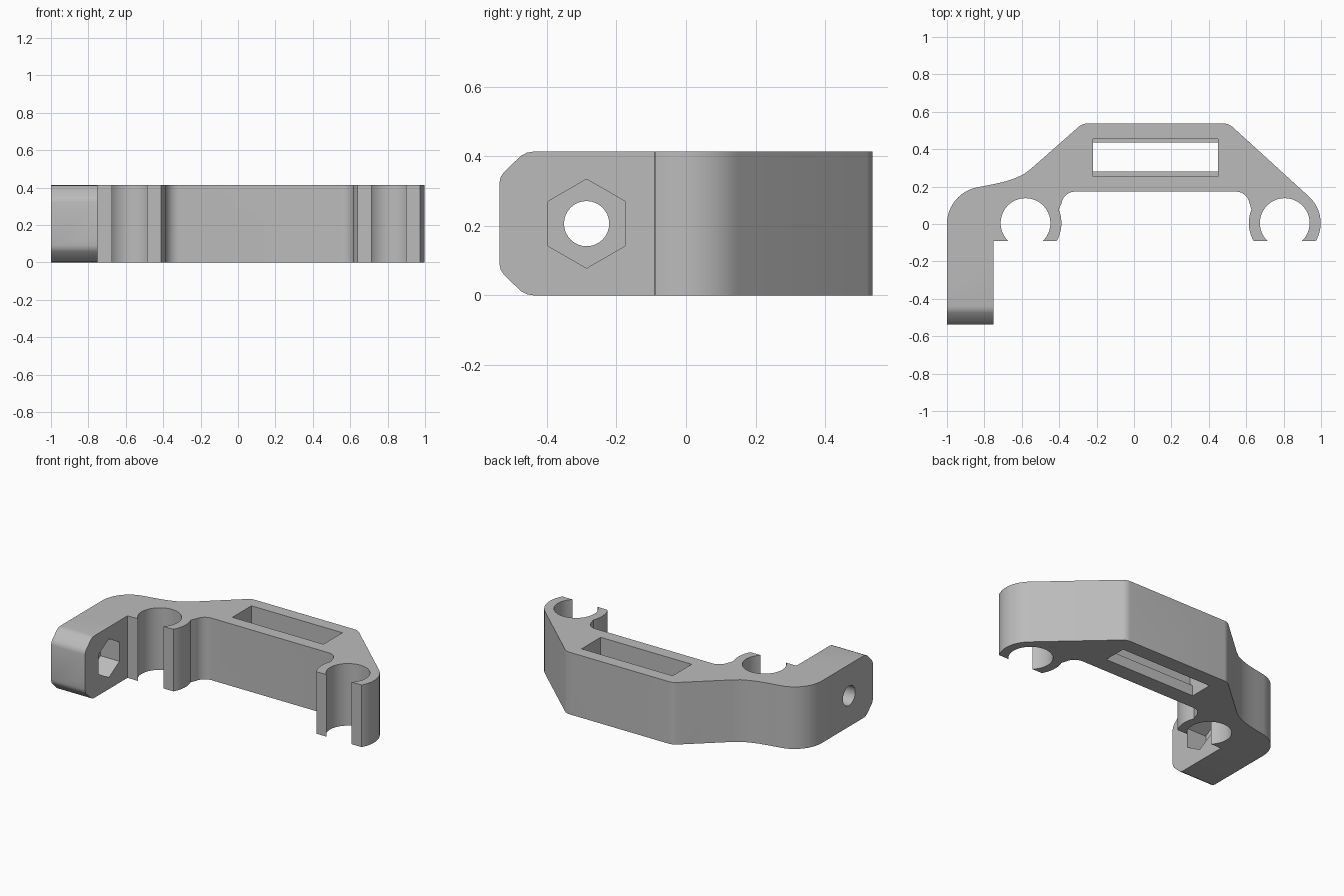
import bpy, bmesh, math

HEIGHT = 0.413
CLIP_R = 0.133          # bore of each clip
CLIP_OUT = 0.192        # outside of each clip
CLIP_Y = 0.005
LEFT_X, RIGHT_X = -0.58, 0.806

old = bpy.data.objects.get("Cube")
if old:
    bpy.data.objects.remove(old, do_unlink=True)

grey = bpy.data.materials.new("plain_grey")
grey.use_nodes = True
colour = (0.5, 0.5, 0.5, 1)
grey.diffuse_color = colour
grey.node_tree.nodes["Principled BSDF"].inputs["Base Color"].default_value = colour


def arc(cx, cy, r, start, end, steps=16):
    """Points along a circle, angles in degrees."""
    angles = [math.radians(start + (end - start) * i / steps) for i in range(steps + 1)]
    return [(cx + r * math.cos(a), cy + r * math.sin(a)) for a in angles]


def prism(name, points, low, high, along="z"):
    """Extrude a profile along z (points are x, y) or x (points are y, z)."""
    bm = bmesh.new()
    place = (lambda p: (p[0], p[1], low)) if along == "z" else (lambda p: (low, p[0], p[1]))
    face = bm.faces.new([bm.verts.new(place(p)) for p in points])
    grown = bmesh.ops.extrude_face_region(bm, geom=[face])["geom"]
    d = high - low
    bmesh.ops.translate(bm, verts=[v for v in grown if isinstance(v, bmesh.types.BMVert)],
                        vec=(0, 0, d) if along == "z" else (d, 0, 0))
    bmesh.ops.recalc_face_normals(bm, faces=bm.faces)
    mesh = bpy.data.meshes.new(name)
    bm.to_mesh(mesh)
    bm.free()
    mesh.materials.append(grey)
    obj = bpy.data.objects.new(name, mesh)
    bpy.context.collection.objects.link(obj)
    return obj


def box(name, x0, x1, y0, y1, z0, z1):
    return prism(name, [(x0, y0), (x1, y0), (x1, y1), (x0, y1)], z0, z1)


def cut(target, tool, operation="DIFFERENCE"):
    mod = target.modifiers.new(tool.name, "BOOLEAN")
    mod.operation, mod.solver, mod.object = operation, "EXACT", tool
    bpy.context.view_layer.objects.active = target
    bpy.ops.object.modifier_apply(modifier=mod.name)
    bpy.data.objects.remove(tool, do_unlink=True)


# Body outline, clockwise from the end of the arm; clip mouths are open at the front
outline = [(-1, -0.537)]
outline += arc(-0.8, 0.0, 0.2, 180, 102, 12)
outline += [(-0.77, 0.209), (-0.7, 0.224), (-0.64, 0.243), (-0.59, 0.266), (-0.55, 0.296)]
outline += arc(-0.25, 0.467, 0.07, 132, 90, 6)
outline += arc(0.48, 0.467, 0.07, 90, 49, 6)
outline += arc(RIGHT_X, CLIP_Y, CLIP_OUT, 49, -29.5)
outline += arc(RIGHT_X, CLIP_Y, CLIP_R, -45.6, 225.6, 40)
outline += arc(RIGHT_X, CLIP_Y, CLIP_OUT, 209.5, 158, 10)
outline += arc(0.545, 0.1, 0.073, 10, 90, 10)
outline += arc(-0.315, 0.1, 0.073, 90, 170, 10)
outline += arc(LEFT_X, CLIP_Y, CLIP_OUT, 22, -29.5, 10)
outline += arc(LEFT_X, CLIP_Y, CLIP_R, -45.6, 225.6, 40)
outline += [(-0.75, -0.09), (-0.75, -0.537)]
body = prism("clip_bracket", outline, 0, HEIGHT)

# Softened corners at the end of the arm
half = [(-0.44, 0), (-0.458, 0.003), (-0.475, 0.012), (-0.523, 0.058),
        (-0.533, 0.073), (-0.537, 0.092)]
profile = half + [(y, HEIGHT - z) for y, z in reversed(half)]
cut(body, prism("arm_shape", profile + [(1, HEIGHT), (1, 0)], -1.2, 1.2, "x"), "INTERSECT")

# Strap slot, narrower near the underside
cut(body, box("slot_wide", -0.22, 0.45, 0.255, 0.455, 0.07, 0.6))
cut(body, box("slot_narrow", -0.22, 0.45, 0.28, 0.435, -0.1, 0.2))

# Bolt hole with a hexagonal nut pocket on the inner side of the arm
cut(body, prism("bolt_hole", arc(-0.286, 0.206, 0.065, 0, 348.75, 31), -1.2, -0.7, "x"))
cut(body, prism("nut_pocket", arc(-0.286, 0.206, 0.128, 30, 330, 5), -0.89, -0.7, "x"))

bpy.ops.object.select_all(action="DESELECT")
body.select_set(True)
bpy.context.view_layer.objects.active = body
bpy.ops.object.shade_smooth_by_angle(angle=math.radians(30))
